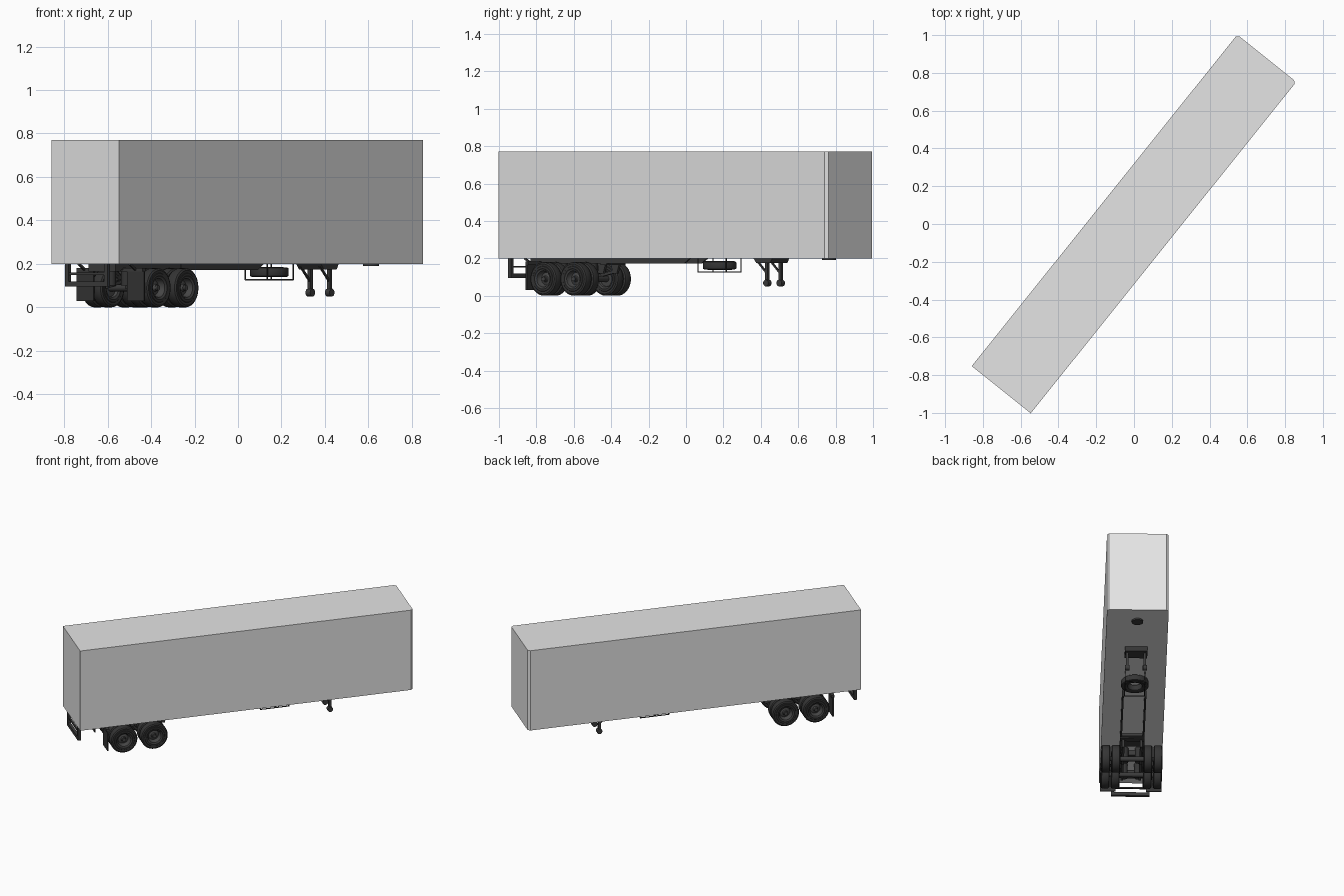
import bpy, bmesh, math
from mathutils import Matrix, Vector

cube = bpy.data.objects.get("Cube")
if cube:
    bpy.data.objects.remove(cube, do_unlink=True)

# Parts are built along local X (front at +X), then the whole trailer is yawed
YAW = math.radians(51.3)
AXLES = (-0.824, -0.619)


def material(name, value):
    m = bpy.data.materials.new(name)
    m.use_nodes = True
    m.diffuse_color = (value, value, value, 1)
    m.node_tree.nodes["Principled BSDF"].inputs["Base Color"].default_value = (value, value, value, 1)
    return m


WHITE = material("light grey panel", 0.78)
STEEL = material("dark steel", 0.045)
RUBBER = material("black rubber", 0.035)
RIM = material("rim grey", 0.06)


def finish(bm, name, mat, smooth=False):
    bmesh.ops.recalc_face_normals(bm, faces=bm.faces)
    mesh = bpy.data.meshes.new(name)
    bm.to_mesh(mesh)
    bm.free()
    mesh.materials.append(mat)
    ob = bpy.data.objects.new(name, mesh)
    bpy.context.collection.objects.link(ob)
    ob.rotation_euler.z = YAW
    if smooth:
        bpy.ops.object.select_all(action='DESELECT')
        bpy.context.view_layer.objects.active = ob
        ob.select_set(True)
        bpy.ops.object.shade_smooth_by_angle(angle=math.radians(35))
    return ob


def box(name, x, y, z, mat=STEEL):
    """Box from three (low, high) ranges."""
    ranges = (x, y, z)
    centre = Vector([(a + b) / 2 for a, b in ranges])
    size = [b - a for a, b in ranges]
    bm = bmesh.new()
    bmesh.ops.create_cube(bm, size=1, matrix=Matrix.Translation(centre) @ Matrix.Diagonal((*size, 1)))
    return finish(bm, name, mat)


def bar(name, a, b, t, mat=STEEL):
    """Square bar between two points."""
    a, b = Vector(a), Vector(b)
    d = b - a
    bm = bmesh.new()
    bmesh.ops.create_cube(bm, size=1, matrix=Matrix.Translation((a + b) / 2)
                          @ d.to_track_quat('Z', 'Y').to_matrix().to_4x4()
                          @ Matrix.Diagonal((t, t, d.length, 1)))
    return finish(bm, name, mat)


def prism(name, points, direction, mat=STEEL):
    """Outline of 3D points pushed along a direction."""
    bm = bmesh.new()
    face = bm.faces.new([bm.verts.new(p) for p in points])
    out = bmesh.ops.extrude_face_region(bm, geom=[face])["geom"]
    bmesh.ops.translate(bm, verts=[g for g in out if isinstance(g, bmesh.types.BMVert)], vec=direction)
    return finish(bm, name, mat)


def lathe(name, profile, centre, mat, upright=False, flip=1, steps=32):
    """Spin (radius, offset) points round a sideways or upright axis."""
    bm = bmesh.new()
    vs = [bm.verts.new((r, 0, h * flip)) for r, h in profile]
    edges = [bm.edges.new(pair) for pair in zip(vs, vs[1:])]
    bmesh.ops.spin(bm, geom=vs + edges, cent=(0, 0, 0), axis=(0, 0, 1),
                   angle=math.tau, steps=steps, use_duplicate=False)
    bmesh.ops.remove_doubles(bm, verts=bm.verts, dist=1e-5)
    turn = Matrix() if upright else Matrix.Rotation(-math.pi / 2, 4, 'X')
    bmesh.ops.transform(bm, verts=bm.verts, matrix=Matrix.Translation(centre) @ turn)
    return finish(bm, name, mat, True)


def drum(r, a, b):
    return [(0, a), (r, a), (r, b), (0, b)]


TYRE = [(0.048, -0.024), (0.055, -0.029), (0.066, -0.029), (0.068, -0.027), (0.080, -0.028),
        (0.088, -0.023), (0.09, -0.018), (0.09, 0.018), (0.088, 0.023), (0.080, 0.028),
        (0.068, 0.027), (0.066, 0.029), (0.055, 0.029), (0.048, 0.024), (0.048, -0.024)]
DISH = [(0, 0.012), (0.014, 0.012), (0.017, 0.002), (0.034, -0.004), (0.040, 0.002),
        (0.044, 0.024), (0.050, 0.026), (0.050, -0.026), (0.044, -0.024), (0.040, -0.010), (0, -0.010)]

# Cargo body with chamfered front corners
L, W, C = 1.124, 0.2, 0.014
outline = [(-L, -W), (L - C, -W), (L, C - W), (L, W - C), (L - C, W), (-L, W)]
prism("cargo_body", [(x, y, 0.2) for x, y in outline], (0, 0, 0.57), WHITE)

# Kingpin plate
lathe("kingpin_plate", drum(0.037, 0.190, 0.201), (0.98, 0, 0), STEEL, True)

# Spare tyre and its cradle
lathe("spare_tyre", [(r, h * 0.8) for r, h in TYRE], (0.23, 0, 0.162), RUBBER, True)
T = 0.005
for sx in (-1, 1):
    x = 0.23 + sx * 0.096
    bar("cradle_cross_bar", (x, -0.064, 0.127), (x, 0.064, 0.127), T)
    for sy in (-1, 1):
        bar("cradle_post", (x, sy * 0.064, 0.125), (x, sy * 0.064, 0.2), T)
for sy in (-1, 1):
    bar("cradle_side_bar", (0.134, sy * 0.064, 0.127), (0.326, sy * 0.064, 0.127), T)

# Landing gear box
gear = [(0.52, 0.2), (0.54, 0.175), (0.635, 0.175), (0.65, 0.2)]
prism("landing_gear_box", [(x, -0.073, z) for x, z in gear], (0, 0.146, 0))

# Slider frame cross members and rear cross tube
for x in (-0.98, -0.72, -0.50):
    box("frame_cross_member", (x - 0.02, x + 0.02), (-0.08, 0.08), (0.165, 0.2))
box("frame_plate", (-0.60, -0.47), (-0.08, 0.08), (0.172, 0.18))
box("flap_beam", (-0.945, -0.925), (-0.195, 0.195), (0.165, 0.182))

# Axles
for x in AXLES:
    lathe("axle", drum(0.016, -0.17, 0.17), (x, 0, 0.09), STEEL, steps=16)

# Rear guard bars
box("guard_lower_bar", (-1.118, -1.098), (-0.125, 0.125), (0.095, 0.118))
box("guard_upper_bar", (-1.114, -1.102), (-0.125, 0.125), (0.150, 0.160))

for s in (-1, 1):
    # Chassis rail with tapered front end
    rail = [(-1.0, 0.2), (-1.0, 0.173), (0.05, 0.173), (0.09, 0.2)]
    prism("chassis_rail", [(x, s * 0.073 - 0.006, z) for x, z in rail], (0, 0.012, 0))

    # Landing leg, foot and braces
    y = s * 0.057
    bar("landing_leg", (0.603, y, 0.065), (0.603, y, 0.2), 0.017)
    lathe("landing_foot", drum(0.018, -0.014, 0.014), (0.603, y, 0.068), STEEL, steps=16)
    bar("landing_brace", (0.53, y, 0.19), (0.6, y, 0.12), 0.009)

    # Guard post and mud flap
    box("guard_post", (-1.118, -1.098), sorted((s * 0.105, s * 0.125)), (0.095, 0.2))
    box("mud_flap", (-0.94, -0.932), sorted((s * 0.10, s * 0.198)), (0.03, 0.168), RUBBER)
    bar("flap_bracket", (-0.985, s * 0.15, 0.2), (-0.935, s * 0.15, 0.17), 0.01)

    # Wheels, hangers and suspension
    for x in AXLES:
        for y in (0.104, 0.169):
            lathe("tyre", TYRE, (x, s * y, 0.09), RUBBER, flip=s)
            lathe("wheel_rim", DISH, (x, s * y, 0.09), RIM, flip=s)
        lathe("hub_cap", drum(0.012, 0.17, 0.192), (x, 0, 0.09), RIM, flip=s, steps=16)
        hanger = [(x + 0.06, 0.2), (x + 0.075, 0.12), (x + 0.105, 0.12), (x + 0.13, 0.2)]
        prism("hanger", [(px, s * 0.058 - 0.008, z) for px, z in hanger], (0, 0.016, 0))
        bar("trailing_arm", (x + 0.09, s * 0.058, 0.13), (x - 0.07, s * 0.058, 0.095), 0.016)
        lathe("air_spring", drum(0.024, 0.1, 0.2), (x - 0.055, s * 0.045, 0), RUBBER, True, steps=16)
